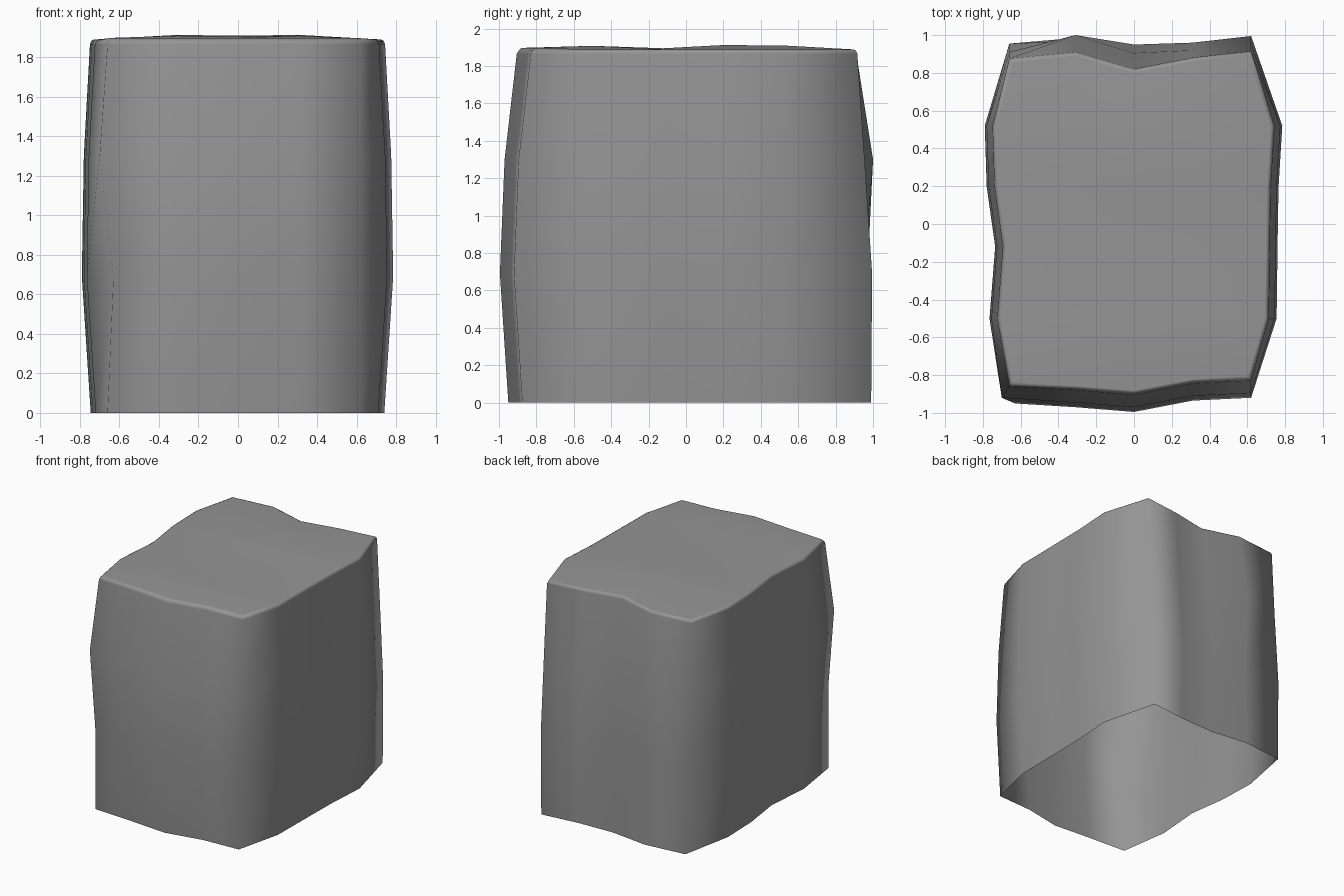
import bpy, bmesh

cube = bpy.data.objects.get("Cube")
if cube:
    bpy.data.objects.remove(cube, do_unlink=True)

# One matte stone colour
stone = bpy.data.materials.new("stone grey")
stone.use_nodes = True
grey = (0.3, 0.3, 0.3, 1)
stone.diffuse_color = grey
bsdf = stone.node_tree.nodes["Principled BSDF"]
bsdf.inputs["Base Color"].default_value = grey
bsdf.inputs["Roughness"].default_value = 0.8

# Outline at the top rim, one list per side, counterclockwise
front = [(-.66, -.85), (-.31, -.87), (0, -.895), (.31, -.835), (.62, -.82)]
right = [(.71, -.5), (.715, -.12), (.72, .19), (.74, .52)]
back = [(.62, .92), (.31, .885), (0, .825), (-.31, .915), (-.66, .88)]
left = [(-.745, .52), (-.735, .2), (-.69, -.12), (-.72, -.5)]

# Rings: height, then outward bulge of the sides, front and back
rings = [
    (0, 0, .055, .07),
    (.69, .045, .1, .075),
    (1.3, .035, .075, .035),
    (1.865, .004, .01, -.004),
    (1.882, -.004, 0, -.012),
    (1.889, -.018, -.014, -.026),
]
# Chips and bumps: (ring, outline index) -> shift in x and y
nudges = {
    (0, 11): (0, .05), (1, 11): (0, .05), (2, 11): (0, .045),
    (1, 12): (0, -.02), (2, 12): (0, .05), (2, 13): (0, -.005),
    (1, 0): (.03, 0), (2, 0): (-.04, .005),
}

bm = bmesh.new()


def make_ring(level, z, side, fore, aft):
    points = [(x, y - fore) for x, y in front]
    points += [(x + side, y) for x, y in right]
    points += [(x, y + aft) for x, y in back]
    points += [(x - side, y) for x, y in left]
    verts = []
    for i, (x, y) in enumerate(points):
        dx, dy = nudges.get((level, i), (0, 0))
        if level > 3 and i in (0, 4, 9, 13):
            dx = side * (1 if x > 0 else -1)
        verts.append(bm.verts.new((x + dx, y + dy, z)))
    return verts


# Walls, with an open underside
levels = [make_ring(i, *ring) for i, ring in enumerate(rings)]
for low, high in zip(levels, levels[1:]):
    for i in range(len(low)):
        j = (i + 1) % len(low)
        bm.faces.new((low[i], low[j], high[j], high[i]))

# Gently uneven top
rim = levels[-1]
row_heights = [1.908, 1.895, 1.912, 1.91]
grid = [rim[:5]]
for r, height in enumerate(row_heights, 1):
    a, b = rim[18 - r], rim[4 + r]
    row = [a]
    for x in (-.31, 0, .31):
        t = (x - a.co.x) / (b.co.x - a.co.x)
        y = a.co.y + (b.co.y - a.co.y) * t
        row.append(bm.verts.new((x, y, height - (.004 if x == 0 else 0))))
    grid.append(row + [b])
grid.append(rim[13:8:-1])
for v in grid[0]:
    v.co.z += .008
for lower, upper in zip(grid, grid[1:]):
    for i in range(4):
        bm.faces.new((lower[i], lower[i + 1], upper[i + 1], upper[i]))

for face in bm.faces:
    face.smooth = True
mesh = bpy.data.meshes.new("stone_block")
bm.to_mesh(mesh)
bm.free()
mesh.materials.append(stone)
block = bpy.data.objects.new("stone_block", mesh)
bpy.context.scene.collection.objects.link(block)

# Keep broad faces flat across the rounded rim
weighted = block.modifiers.new("face weighted shading", "WEIGHTED_NORMAL")
weighted.weight = 50
